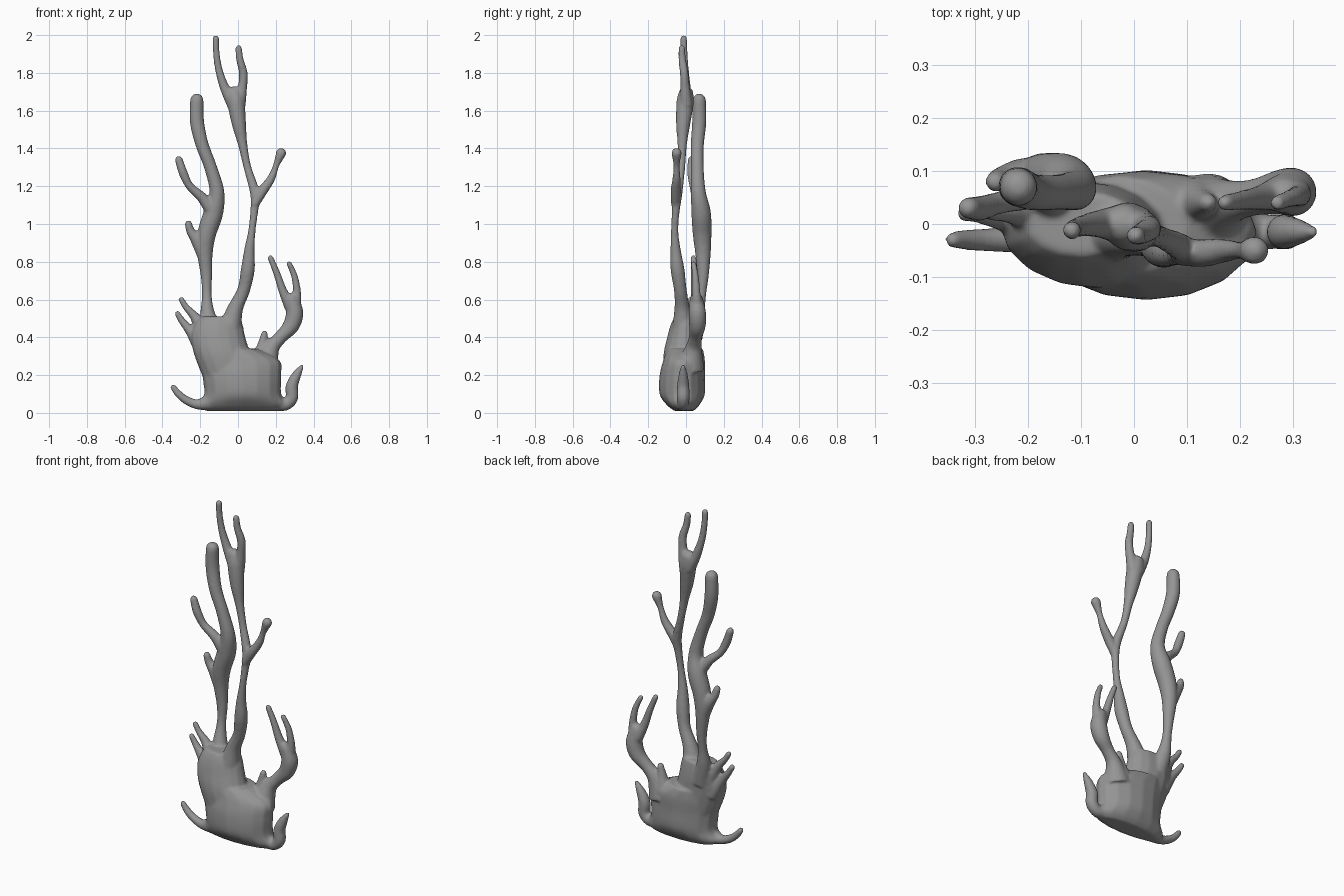
import bpy
import bmesh
import math
from mathutils import Vector, Matrix

default_cube = bpy.data.objects.get("Cube")
if default_cube:
    bpy.data.objects.remove(default_cube, do_unlink=True)

SIDES = 16
STEPS = 6


def make_material(name, colour):
    material = bpy.data.materials.new(name)
    material.use_nodes = True
    material.diffuse_color = colour
    material.node_tree.nodes["Principled BSDF"].inputs["Base Color"].default_value = colour
    return material


def smooth_path(points):
    """Resample control points with a Catmull-Rom spline."""
    knots = [Vector(p) for p in points]
    knots = [knots[0]] + knots + [knots[-1]]
    samples = []
    for a, b, c, d in zip(knots, knots[1:], knots[2:], knots[3:]):
        for step in range(STEPS):
            t = step / STEPS
            samples.append((b * 2 + (c - a) * t + (a * 2 - b * 5 + c * 4 - d) * t ** 2
                            + (b * 3 - a - c * 3 + d) * t ** 3) / 2)
    samples.append(knots[-1])
    return samples


def loft(bm, rings):
    """Skin a closed tube over a sequence of vertex rings."""
    for lower, upper in zip(rings, rings[1:]):
        for i in range(SIDES):
            j = (i + 1) % SIDES
            bm.faces.new((lower[i], lower[j], upper[j], upper[i]))
    bm.faces.new(list(reversed(rings[0])))
    bm.faces.new(rings[-1])


def ring(bm, centre, rx, ry, rotation=None):
    verts = []
    for i in range(SIDES):
        angle = math.tau * i / SIDES
        offset = Vector((rx * math.cos(angle), ry * math.sin(angle), 0))
        if rotation:
            offset = rotation @ offset
        verts.append(bm.verts.new(centre + offset))
    return verts


def add_branch(bm, points):
    """Tapered tube with a rounded tip; each point is x, y, z, radius."""
    samples = smooth_path(points)
    centres = [s.to_3d() for s in samples]
    radii = [s[3] for s in samples]
    tip, radius = centres[-1], radii[-1]
    direction = (tip - centres[-2]).normalized()
    for degrees in (30, 55, 75):
        angle = math.radians(degrees)
        centres.append(tip + direction * radius * math.sin(angle))
        radii.append(radius * math.cos(angle))
    rotation = Matrix.Identity(3)
    rings = []
    for i, centre in enumerate(centres):
        tangent = centres[min(i + 1, len(centres) - 1)] - centres[max(i - 1, 0)]
        current = rotation @ Vector((0, 0, 1))
        rotation = current.rotation_difference(tangent).to_matrix() @ rotation
        rings.append(ring(bm, centre, radii[i], radii[i], rotation))
    loft(bm, rings)


def add_body(bm, sections):
    """Flattened trunk; each section is height, left, right, front, back."""
    rings = []
    for z, left, right, front, back in smooth_path([Vector(s) for s in sections]):
        centre = Vector(((left + right) / 2, (front + back) / 2, z))
        rings.append(ring(bm, centre, (right - left) / 2, (back - front) / 2))
    loft(bm, rings)


bm = bmesh.new()

# Broad trunk: a lower mass and its taller left shoulder
add_body(bm, [
    (.01, -.17, .22, -.06, .04), (.04, -.21, .26, -.1, .07), (.1, -.18, .23, -.14, .1),
    (.2, -.19, .23, -.14, .1), (.28, -.2, .22, -.12, .1), (.34, -.18, .1, -.1, .09)])
add_body(bm, [
    (.15, -.17, .12, -.12, .08), (.3, -.23, .07, -.12, .08), (.4, -.25, .04, -.1, .08),
    (.47, -.23, .025, -.08, .07), (.51, -.2, .01, -.06, .06)])

# Left stalk with its two side twigs
add_branch(bm, [
    (-.13, .03, .4, .06), (-.16, .06, .52, .04), (-.165, .08, .62, .026), (-.167, .09, .72, .03),
    (-.175, .09, .85, .042), (-.165, .085, .95, .05), (-.13, .08, 1.06, .052),
    (-.112, .065, 1.17, .04), (-.145, .06, 1.3, .034), (-.19, .06, 1.42, .035),
    (-.217, .07, 1.54, .038), (-.218, .07, 1.655, .036)])
add_branch(bm, [
    (-.13, .07, 1.06, .04), (-.19, .055, 1.14, .028), (-.255, .04, 1.2, .022),
    (-.29, .03, 1.27, .024), (-.313, .03, 1.34, .021)])
add_branch(bm, [
    (-.18, .09, .83, .035), (-.215, .09, .91, .034), (-.25, .085, .96, .024), (-.262, .08, 1, .02)])

# Middle stalk, the tallest, ending in a fork
add_branch(bm, [
    (-.05, -.01, .42, .07), (-.015, -.02, .55, .042), (.03, -.03, .65, .034),
    (.052, -.045, .76, .037), (.06, -.055, .86, .028), (.073, -.06, .96, .02),
    (.085, -.055, 1.06, .021), (.09, -.045, 1.16, .026), (.05, -.025, 1.3, .021),
    (.025, -.02, 1.42, .025), (.005, -.015, 1.53, .038), (-.01, -.005, 1.64, .046),
    (-.018, 0, 1.69, .04)])
add_branch(bm, [
    (-.02, 0, 1.63, .038), (-.07, 0, 1.72, .026), (-.102, -.005, 1.82, .02),
    (-.115, -.01, 1.91, .018), (-.117, -.012, 1.982, .018)])
add_branch(bm, [
    (.005, 0, 1.63, .036), (.024, -.005, 1.73, .025), (.028, -.01, 1.8, .023),
    (.01, -.02, 1.87, .02), (.003, -.022, 1.93, .018)])
add_branch(bm, [
    (.085, -.055, 1.1, .024), (.13, -.055, 1.175, .027), (.175, -.05, 1.24, .022),
    (.202, -.05, 1.31, .017), (.228, -.05, 1.375, .028)])

# Right branch: swollen stem, two prongs and a nub
add_branch(bm, [
    (.14, .02, .24, .08), (.175, .04, .34, .045), (.225, .05, .4, .035), (.28, .06, .46, .044),
    (.3, .06, .53, .046), (.285, .055, .6, .036)])
add_branch(bm, [
    (.28, .06, .56, .035), (.24, .05, .64, .024), (.205, .045, .74, .019), (.172, .04, .82, .016)])
add_branch(bm, [
    (.3, .06, .55, .034), (.312, .055, .63, .023), (.3, .05, .72, .018), (.271, .04, .79, .015)])
add_branch(bm, [
    (.12, .04, .28, .05), (.13, .04, .36, .028), (.14, .04, .418, .018)])

# Short twigs on the left shoulder
add_branch(bm, [
    (-.17, .02, .42, .05), (-.23, .025, .51, .026), (-.275, .025, .56, .018), (-.3, .025, .6, .016)])
add_branch(bm, [
    (-.18, .01, .33, .05), (-.25, .015, .43, .028), (-.295, .02, .485, .019), (-.32, .02, .525, .016)])

# Curling shoots at the foot
add_branch(bm, [
    (-.14, -.03, .06, .05), (-.21, -.03, .045, .028), (-.27, -.03, .065, .023),
    (-.315, -.03, .1, .02), (-.342, -.03, .135, .016)])
add_branch(bm, [
    (.19, -.015, .06, .05), (.25, -.015, .045, .034), (.285, -.015, .08, .034),
    (.285, -.015, .14, .033), (.31, -.015, .2, .025), (.338, -.015, .245, .012)])

# Fuse every part into a single organic surface
bmesh.ops.recalc_face_normals(bm, faces=bm.faces)
mesh = bpy.data.meshes.new("branching_coral")
bm.to_mesh(mesh)
bm.free()
coral = bpy.data.objects.new("branching_coral", mesh)
bpy.context.collection.objects.link(coral)
mesh.materials.append(make_material("stone grey", (.3, .3, .3, 1)))

remesh = coral.modifiers.new("Fuse", "REMESH")
remesh.mode = "VOXEL"
remesh.voxel_size = .007
remesh.use_smooth_shade = True
relax = coral.modifiers.new("Relax", "SMOOTH")
relax.factor = .5
relax.iterations = 8
